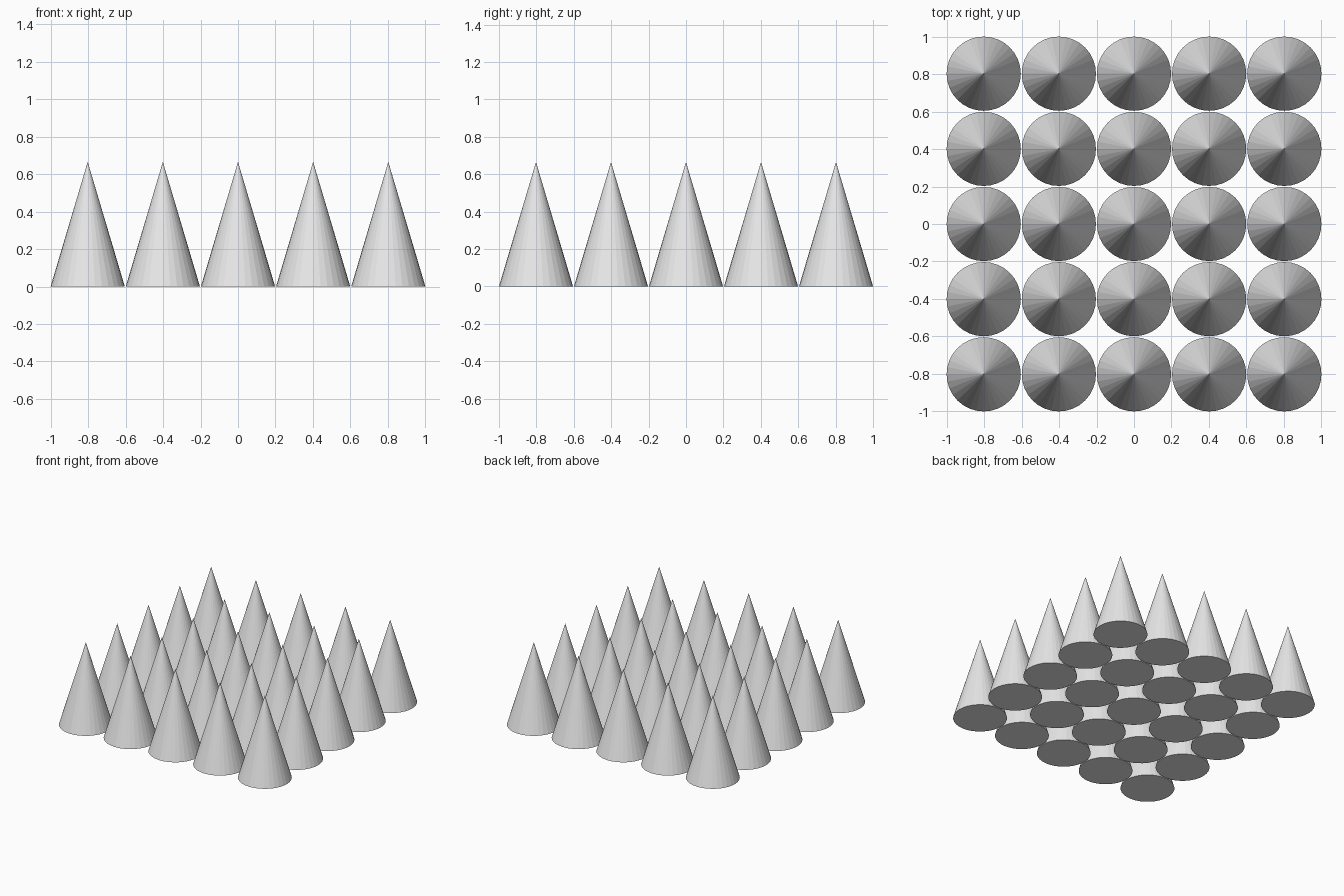
import bpy
import bmesh

COUNT = 5
RADIUS = 0.198
HEIGHT = 0.665
SPACING = (2 - 2 * RADIUS) / (COUNT - 1)

cube = bpy.data.objects.get("Cube")
if cube:
    bpy.data.objects.remove(cube, do_unlink=True)

# Single light grey material
grey = bpy.data.materials.new("light_grey")
grey.use_nodes = True
colour = (0.8, 0.8, 0.8, 1)
grey.diffuse_color = colour
grey.node_tree.nodes["Principled BSDF"].inputs["Base Color"].default_value = colour

# Shared flat-shaded cone mesh with its base on the ground
mesh = bpy.data.meshes.new("cone")
bm = bmesh.new()
bmesh.ops.create_cone(bm, cap_ends=True, segments=32,
                      radius1=RADIUS, radius2=0, depth=HEIGHT)
bmesh.ops.remove_doubles(bm, verts=bm.verts, dist=0.0001)
bmesh.ops.translate(bm, verts=bm.verts, vec=(0, 0, HEIGHT / 2))
bm.to_mesh(mesh)
bm.free()
mesh.materials.append(grey)

# Square grid of cones
middle = (COUNT - 1) / 2
for row in range(COUNT):
    for column in range(COUNT):
        cone = bpy.data.objects.new(f"cone_row_{row + 1}_column_{column + 1}", mesh)
        cone.location = ((column - middle) * SPACING, (row - middle) * SPACING, 0)
        bpy.context.collection.objects.link(cone)
